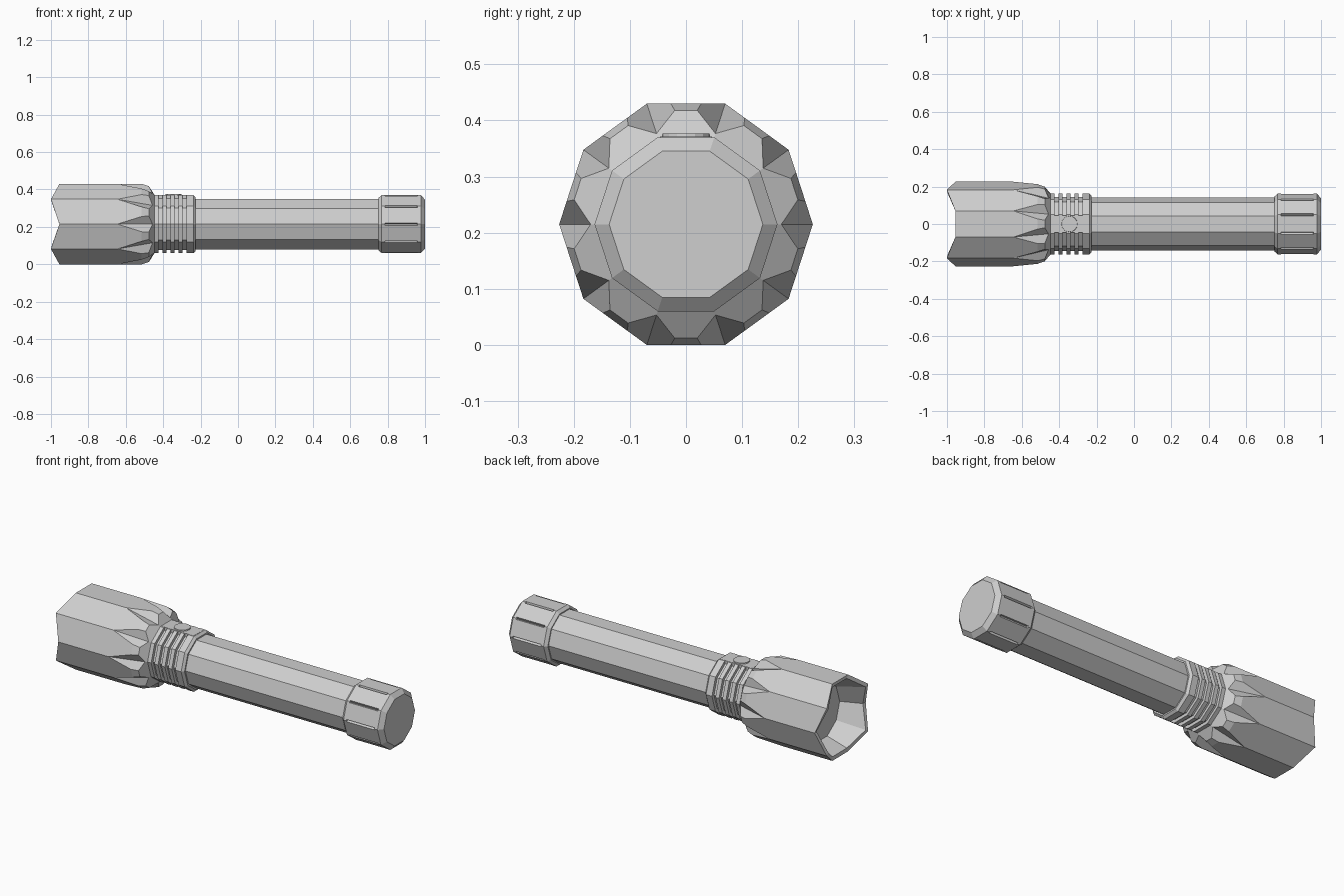
import bpy, bmesh
from math import cos, sin, radians, pi

old = bpy.data.objects.get("Cube")
if old:
    bpy.data.objects.remove(old, do_unlink=True)

AXIS_Z = 0.215          # height of the long axis
SIDES = 10
STEP = 360 / SIDES
APO = cos(pi / SIDES)   # apothem of a unit decagon

grey = bpy.data.materials.new("light_grey")
grey.use_nodes = True
colour = (0.62, 0.62, 0.62, 1)
grey.diffuse_color = colour
grey.node_tree.nodes["Principled BSDF"].inputs["Base Color"].default_value = colour


def polar(x, r, deg):
    """Point around the long axis."""
    a = radians(deg)
    return (x, r * cos(a), AXIS_Z + r * sin(a))


def on_flat(x, apothem, side, offset):
    """Point on the middle of a flat side, shifted along that side."""
    a = radians((side + 0.5) * STEP)
    return (x, apothem * cos(a) - offset * sin(a),
            AXIS_Z + apothem * sin(a) + offset * cos(a))


def finish(name, bm):
    bmesh.ops.recalc_face_normals(bm, faces=bm.faces)
    mesh = bpy.data.meshes.new(name)
    bm.to_mesh(mesh)
    bm.free()
    mesh.materials.append(grey)
    obj = bpy.data.objects.new(name, mesh)
    bpy.context.collection.objects.link(obj)
    return obj


def bridge(bm, a, b):
    n = len(a)
    for i in range(n):
        j = (i + 1) % n
        bm.faces.new((a[i], a[j], b[j], b[i]))


def loft(name, sections):
    """Skin a row of rings and close both ends."""
    bm = bmesh.new()
    rings = [[bm.verts.new(p) for p in s] for s in sections]
    for a, b in zip(rings, rings[1:]):
        bridge(bm, a, b)
    bm.faces.new(rings[0])
    bm.faces.new(rings[-1])
    return finish(name, bm)


def decagon(x, r):
    return [polar(x, r, k * STEP) for k in range(SIDES)]


def notched(x, r, depth=0.0, half=2.2):
    """Decagon whose corners can sink into narrow slots."""
    pts = []
    edge = r * APO / cos(radians(STEP / 2 - half))
    for k in range(SIDES):
        pts += [polar(x, edge, k * STEP - half),
                polar(x, r - depth, k * STEP),
                polar(x, edge, k * STEP + half)]
    return pts


# Main tube
loft("body_tube", [decagon(-0.24, 0.142), decagon(0.77, 0.142)])

# Tail cap with slots along its corners
loft("tail_cap", [
    notched(0.752, 0.148), notched(0.768, 0.163), notched(0.785, 0.163),
    notched(0.787, 0.163, 0.014), notched(0.958, 0.163, 0.014),
    notched(0.96, 0.163), notched(0.978, 0.163), notched(1.0, 0.137)])

# Ribbed collar
profile = [(-0.47, 0.145)]
for i in range(4):
    x = -0.446 + i * 0.0425
    profile += [(x, 0.145), (x, 0.163), (x + 0.022, 0.163), (x + 0.022, 0.145)]
profile += [(-0.275, 0.145), (-0.275, 0.163), (-0.238, 0.163), (-0.226, 0.15)]
loft("ribbed_collar", [decagon(x, r) for x, r in profile])

# Switch plate bridging the ribs, and the round button on it
bm = bmesh.new()
bmesh.ops.create_cube(bm, size=1)
for v in bm.verts:
    v.co = (-0.342 + v.co.x * 0.2, v.co.y * 0.092, 0.355 + v.co.z * 0.032)
finish("switch_plate", bm)

bm = bmesh.new()
bmesh.ops.create_cone(bm, cap_ends=True, segments=16, radius1=0.045,
                      radius2=0.042, depth=0.02)
bmesh.ops.translate(bm, verts=bm.verts, vec=(-0.345, 0, 0.367))
finish("switch_button", bm)

# Head: scalloped rim, hollow mouth, flat panels and V cuts at the rear corners
bm = bmesh.new()
V = bm.verts.new
rim_x = [-1.0 if k in (1, 4, 6, 9) else -0.955 for k in range(SIDES)]
outer = [V(polar(rim_x[k], 0.226, k * STEP)) for k in range(SIDES)]
inner = [V(polar(rim_x[k] + 0.003, 0.205, k * STEP)) for k in range(SIDES)]
floor = [V(p) for p in decagon(-0.84, 0.16)]
tip = [V(p) for p in decagon(-0.645, 0.226)]
valley = [V(p) for p in decagon(-0.457, 0.17)]
neck = [V(p) for p in decagon(-0.444, 0.16)]
shoulder = [[V(on_flat(-0.515, 0.215, k, s * 0.027)) for s in (-1, 1)] for k in range(SIDES)]
lip = [[V(on_flat(-0.477, 0.203, k, s * 0.02)) for s in (-1, 1)] for k in range(SIDES)]
bridge(bm, outer, inner)
bridge(bm, inner, floor)
bm.faces.new(floor)
bm.faces.new(neck)
for k in range(SIDES):
    n = (k + 1) % SIDES
    (s0, s1), (l0, l1) = shoulder[k], lip[k]
    bm.faces.new((outer[k], outer[n], tip[n], s1, s0, tip[k]))
    bm.faces.new((s0, s1, l1, l0))
    bm.faces.new((l0, l1, valley[n], neck[n], neck[k], valley[k]))
    bm.faces.new((tip[k], s0, l0, valley[k]))
    bm.faces.new((tip[n], valley[n], l1, s1))
finish("lamp_head", bm)
